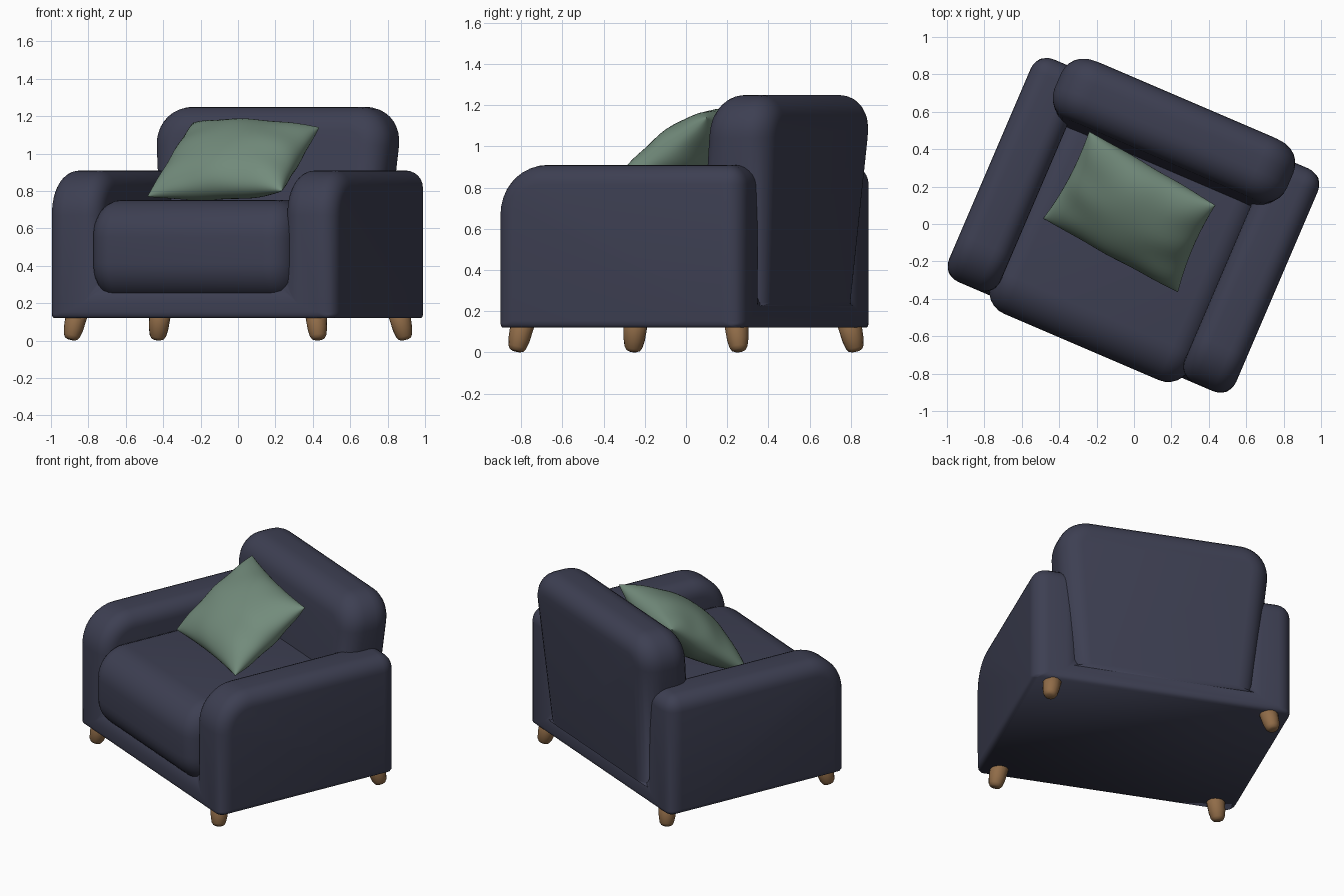
import bpy, bmesh, math
from mathutils import Vector, Matrix

if "Cube" in bpy.data.objects:
    bpy.data.objects.remove(bpy.data.objects["Cube"])

TURN = Matrix.Rotation(math.radians(-23.2), 4, 'Z')   # whole chair is turned


def material(name, rgb):
    m = bpy.data.materials.new(name)
    m.diffuse_color = (*rgb, 1)
    m.use_nodes = True
    m.node_tree.nodes["Principled BSDF"].inputs["Base Color"].default_value = m.diffuse_color
    return m


FABRIC = material("navy_fabric", (0.047, 0.050, 0.085))
GREEN = material("green_fabric", (0.17, 0.26, 0.20))
WOOD = material("wood", (0.28, 0.15, 0.065))


def finish(name, bm, mat, matrix):
    bmesh.ops.recalc_face_normals(bm, faces=bm.faces)
    me = bpy.data.meshes.new(name)
    bm.to_mesh(me)
    bm.free()
    for p in me.polygons:
        p.use_smooth = True
    me.materials.append(mat)
    ob = bpy.data.objects.new(name, me)
    bpy.context.collection.objects.link(ob)
    ob.matrix_world = matrix
    return ob


def padded(name, profile, y0, y1, big, big_r, r, low_z, low_weight, warp=None):
    """Extrude an x-z profile along y, round chosen edges widely, then the rest softly."""
    bm = bmesh.new()
    face = bm.faces.new([bm.verts.new((x, y0, z)) for x, z in profile])
    ext = bmesh.ops.extrude_face_region(bm, geom=[face], use_keep_orig=True)
    for v in ext["geom"]:
        if isinstance(v, bmesh.types.BMVert):
            v.co.y = y1
    bmesh.ops.recalc_face_normals(bm, faces=bm.faces)
    edges = [e for e in bm.edges if big(e.verts[0].co, e.verts[1].co)]
    bmesh.ops.bevel(bm, geom=edges, offset=big_r, segments=9, profile=0.5, affect='EDGES')
    bmesh.ops.recalc_face_normals(bm, faces=bm.faces)
    layer = bm.edges.layers.float.new("bevel_weight_edge")
    for e in bm.edges:
        if e.calc_face_angle(0) > math.radians(30):
            low = all(v.co.z < low_z for v in e.verts)
            e[layer] = low_weight if low else 1.0
    if warp:
        for v in bm.verts:
            v.co = warp(v.co)
    ob = finish(name, bm, FABRIC, TURN)
    mod = ob.modifiers.new("soft_edges", 'BEVEL')
    mod.limit_method = 'WEIGHT'
    mod.width = r
    mod.segments = 6
    mod.use_clamp_overlap = False
    mod.harden_normals = False
    return ob


# Frame: U-shaped body with both arms
W, IN, LIP, TOP, BOT = 0.835, 0.535, 0.29, 0.91, 0.12
half = [(W, BOT), (W, TOP), (IN, TOP), (IN, LIP)]
padded("frame_with_arms", half + [(-x, z) for x, z in reversed(half)], -0.655, 0.64,
       lambda a, b: min(a.z, b.z) > TOP - 0.01 and max(a.y, b.y) < -0.6,
       0.24, 0.095, 0.13, 0.35)

# Seat cushion with a full rounded front
padded("seat_cushion", [(-0.58, 0.215), (0.58, 0.215), (0.58, 0.752), (-0.58, 0.752)],
       -0.715, 0.5,
       lambda a, b: max(a.y, b.y) < -0.7 and abs(a.z - b.z) < 0.01,
       0.2, 0.13, 0.1, 1.0)


# Back cushion: wider and leaning back towards the top
def lean(co):
    t = (co.z - 0.225) / 1.025
    front, back = 0.28 + 0.11 * t, 0.655 + 0.075 * t
    return Vector((co.x * (0.60 + 0.095 * t) / 0.695,
                   front + (back - front) * co.y, co.z))


padded("back_cushion", [(-0.695, 0.225), (0.695, 0.225), (0.695, 1.25), (-0.695, 1.25)],
       0, 1,
       lambda a, b: min(a.z, b.z) > 1.2 and abs(a.y - b.y) > 0.5,
       0.21, 0.13, 0.3, 0.15, lean)

# Splayed tapered legs
for sx, side in ((-1, "left"), (1, "right")):
    for sy, end in ((-1, "front"), (1, "back")):
        bm = bmesh.new()
        rings = []
        for z, r in ((0.0, 0.02), (0.006, 0.034), (0.022, 0.044), (0.06, 0.052), (0.2, 0.064)):
            rings.append([bm.verts.new((r * math.cos(k * math.pi / 8),
                                        r * math.sin(k * math.pi / 8), z)) for k in range(16)])
        for a, b in zip(rings, rings[1:]):
            for k in range(16):
                bm.faces.new((a[k], a[k - 1], b[k - 1], b[k]))
        bm.faces.new(rings[0])
        bm.faces.new(rings[-1])
        tilt = Matrix.Rotation(math.radians(14), 4, Vector((sy, -sx, 0)))
        finish(f"{end}_{side}_leg", bm, WOOD,
               TURN @ Matrix.Translation((sx * 0.72, sy * 0.588, 0.005)) @ tilt)

# Throw pillow spanned between its four corners
BL, BR = Vector((-0.485, 0.03, 0.77)), Vector((0.235, -0.365, 0.80))
TL, TR = Vector((-0.24, 0.495, 1.165)), Vector((0.435, 0.10, 1.14))
normal = (BR - BL).cross(TL - BL).normalized()
N = 32
bm = bmesh.new()
for sgn in (1, -1):
    grid = []
    for i in range(N + 1):
        row = []
        for j in range(N + 1):
            s, t = -math.cos(math.pi * i / N), -math.cos(math.pi * j / N)
            ex, ey = 1 - s * s, 1 - t * t
            bulge = 0.155 * (ex * ey) ** 0.48
            # shallow creases running in from the seams
            bulge += 0.011 * math.sin(7 * s + 2 * sgn) * ex * ey ** 0.5 * t * t
            bulge += 0.011 * math.sin(8 * t + 1) * ey * ex ** 0.5 * s * s
            u = 0.5 + 0.5 * s * (1 - 0.05 * ey)
            v = 0.5 + 0.5 * t * (1 - 0.05 * ex)
            p = BL.lerp(BR, u).lerp(TL.lerp(TR, u), v)
            row.append(bm.verts.new(p + normal * bulge * sgn))
        grid.append(row)
    for i in range(N):
        for j in range(N):
            bm.faces.new((grid[i][j], grid[i + 1][j], grid[i + 1][j + 1], grid[i][j + 1]))
bmesh.ops.remove_doubles(bm, verts=bm.verts, dist=0.0003)
finish("throw_pillow", bm, GREEN, Matrix.Identity(4))
